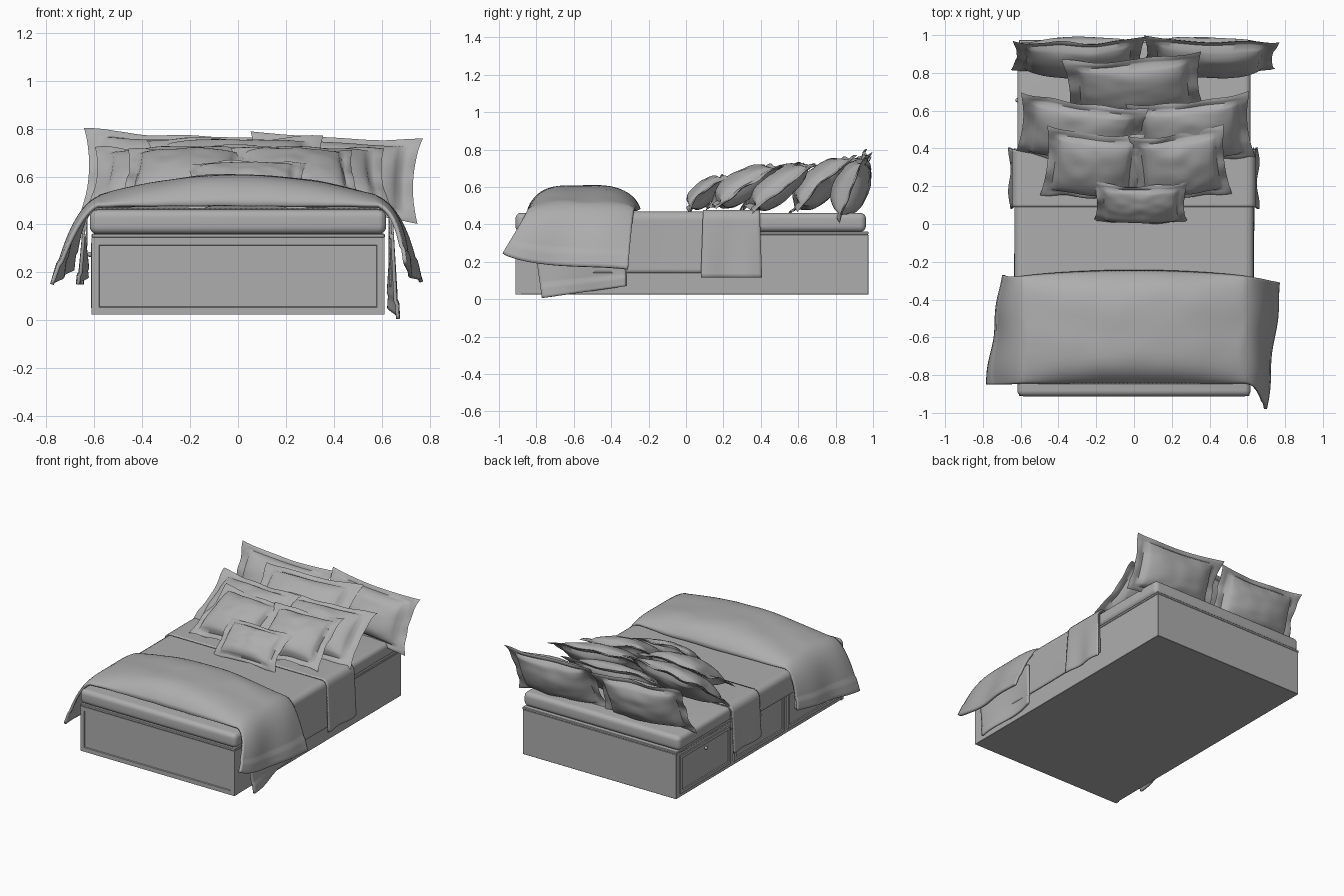
import bpy, bmesh, math
from mathutils import Vector, Matrix, noise

if "Cube" in bpy.data.objects:
    bpy.data.objects.remove(bpy.data.objects["Cube"])

GREY = bpy.data.materials.new("mid_grey")
GREY.diffuse_color = (0.42, 0.42, 0.42, 1)
GREY.use_nodes = True
GREY.node_tree.nodes["Principled BSDF"].inputs["Base Color"].default_value = GREY.diffuse_color


def finish(name, bm, angle=35):
    bmesh.ops.recalc_face_normals(bm, faces=bm.faces)
    me = bpy.data.meshes.new(name)
    bm.to_mesh(me)
    bm.free()
    me.materials.append(GREY)
    ob = bpy.data.objects.new(name, me)
    bpy.context.collection.objects.link(ob)
    bpy.ops.object.select_all(action='DESELECT')
    ob.select_set(True)
    bpy.context.view_layer.objects.active = ob
    bpy.ops.object.shade_smooth_by_angle(angle=math.radians(angle))
    return ob


def box(name, lo, hi, bevel=0.0, seg=1):
    lo, hi = Vector(lo), Vector(hi)
    bm = bmesh.new()
    bmesh.ops.create_cube(bm, size=1, matrix=Matrix.Translation((lo + hi) / 2)
                          @ Matrix.Diagonal((*(hi - lo), 1)))
    if bevel:
        bmesh.ops.bevel(bm, geom=bm.edges[:], offset=bevel, segments=seg,
                        profile=0.5, affect='EDGES')
    return finish(name, bm)


def panel(name, pos, w, h, d, rim, yaw=0):
    """Framed board facing local -y with a recessed centre field."""
    bm = bmesh.new()
    bmesh.ops.create_cube(bm, size=1, matrix=Matrix.Diagonal((w, d, h, 1)))
    f = min(bm.faces, key=lambda q: q.calc_center_median().y)
    bmesh.ops.inset_region(bm, faces=[f], thickness=rim)
    bmesh.ops.inset_region(bm, faces=[f], thickness=0.004, depth=-0.006)
    bm.transform(Matrix.Translation(pos) @ Matrix.Rotation(yaw, 4, 'Z'))
    return finish(name, bm)


def sheet(name, nu, nv, fn, thick):
    """Cloth surface from a function of (u, v), given some thickness."""
    bm = bmesh.new()
    g = [[bm.verts.new(fn(i / nu, j / nv)) for j in range(nv + 1)] for i in range(nu + 1)]
    for i in range(nu):
        for j in range(nv):
            bm.faces.new((g[i][j], g[i + 1][j], g[i + 1][j + 1], g[i][j + 1]))
    ob = finish(name, bm, 60)
    m = ob.modifiers.new("thickness", 'SOLIDIFY')
    m.thickness, m.offset = thick, 0
    return ob


def along(pts, t):
    """Point at fraction t along a polyline."""
    pts = [Vector(p) for p in pts]
    lens = [(b - a).length for a, b in zip(pts, pts[1:])]
    d = t * sum(lens)
    for a, b, l in zip(pts, pts[1:], lens):
        if d <= l:
            return a.lerp(b, d / l)
        d -= l
    return pts[-1]


def pillow(name, x, bottom, top, w, thick, yaw=0, roll=0, seed=0):
    """Flanged cushion leaning from its bottom (y, z) to its top (y, z)."""
    n, k = 32, 13 / 16
    dy, dz = top[0] - bottom[0], top[1] - bottom[1]
    h = math.hypot(dy, dz)
    bm = bmesh.new()
    for side in (-1, 1):
        g = []
        for i in range(n + 1):
            row = []
            for j in range(n + 1):
                u, v = 2 * i / n - 1, 2 * j / n - 1
                a, b = abs(u) / k, abs(v) / k
                rim = max(abs(u), abs(v))
                t = 0 if rim > 0.999 else 0.005
                if a < 1 and b < 1:
                    # filling sags towards the bottom edge
                    t += thick * (1 - 0.2 * v) * ((1 - a * a) * (1 - b * b)) ** 0.45
                    t += 0.007 * noise.noise(Vector((u * 3, v * 3, seed + side * 5))) * (1 - a) ** 0.5
                mid = 0.03 * rim ** 3 * noise.noise(Vector((u * 1.8, v * 1.8, seed + 20)))
                mid += 0.02 * (u * v) ** 2
                px = w / 2 * u * (1 - 0.08 * (1 - v * v) * u * u)
                pz = h / 2 * v * (1 - 0.10 * (1 - u * u) * v * v)
                row.append(bm.verts.new((px, side * t + mid, pz)))
            g.append(row)
        for i in range(n):
            for j in range(n):
                bm.faces.new((g[i][j], g[i + 1][j], g[i + 1][j + 1], g[i][j + 1]))
    bmesh.ops.remove_doubles(bm, verts=bm.verts[:], dist=0.0005)
    centre = (x, (bottom[0] + top[0]) / 2, (bottom[1] + top[1]) / 2)
    bm.transform(Matrix.Translation(centre)
                 @ Matrix.Rotation(math.radians(yaw), 4, 'Z')
                 @ Matrix.Rotation(-math.atan2(dy, dz), 4, 'X')
                 @ Matrix.Rotation(math.radians(roll), 4, 'Y'))
    return finish(name, bm, 60)


# Bed base, top rail and mattress
box("bed_base", (-0.605, -0.89, 0.025), (0.61, 0.975, 0.345), 0.002)
box("top_rail", (-0.61, -0.91, 0.345), (0.612, 0.975, 0.362), 0.003)
box("mattress", (-0.618, -0.912, 0.36), (0.618, 0.962, 0.462), 0.032, 5)

# Foot panel and left-hand drawers with knobs
panel("foot_panel", (0, -0.896, 0.185), 1.22, 0.32, 0.03, 0.042)
for i, y in enumerate((0.655, 0.045, -0.565)):
    panel(f"drawer_{i + 1}", (-0.603, y, 0.187), 0.57, 0.27, 0.022, 0.03, -math.pi / 2)
    bm = bmesh.new()
    bmesh.ops.create_uvsphere(bm, u_segments=16, v_segments=8, radius=0.011,
                              matrix=Matrix.Translation((-0.617, y, 0.275)))
    finish(f"drawer_knob_{i + 1}", bm)


# Coverlet and its folded band
def drape(pts, y0, y1, wave):
    def fn(u, v):
        p = along(pts, u)
        y = y0 + (y1 - y0) * v
        drop = max(0, 0.44 - p.y) / 0.3
        s = 1 if p.x > 0 else -1
        ripple = wave * drop * (0.5 + 0.5 * math.sin(9 * v + s))
        return Vector((p.x + s * ripple, y + 0.02 * drop * (v - 0.5), p.y))
    return fn


sheet("coverlet", 80, 24, drape(
    [(-0.63, 0.31), (-0.63, 0.445), (-0.61, 0.466), (0.61, 0.466), (0.63, 0.445), (0.632, 0.14)],
    -0.6, 0.395, 0.004), 0.006)
sheet("folded_band", 90, 20, drape(
    [(-0.648, 0.15), (-0.64, 0.445), (-0.615, 0.473), (0.615, 0.473), (0.64, 0.445), (0.645, 0.115)],
    0.09, 0.395, 0.014), 0.01)


# Puffed duvet folded over the foot end, with hems hanging at both sides
def duvet(u, v):
    w = 2 * v - 1
    puff = 0.124 * max(0, 1 - w ** 4) ** 0.8
    top_y = -0.84 + 0.59 * v
    k = 0.26

    def crown(x):
        return Vector((x, top_y - 0.03 * (x / 0.6) ** 2 * v,
                       0.478 + puff * (1 - (x / 0.68) ** 2)))
    if k <= u <= 1 - k:
        p = crown(-0.58 + 1.16 * (u - k) / (1 - 2 * k))
        p.z += 0.005 * noise.noise(p * 6)
        return p
    s = -1 if u < 0.5 else 1
    t = (k - u) / k if s < 0 else (u - 1 + k) / k
    if s > 0:
        end = Vector((0.69, -0.98, 0.245)).lerp(Vector((0.765, -0.31, 0.16)), v)
        end.z -= 0.05 * math.sin(math.pi * v) ** 0.7 * (1 - v)
    else:
        end = Vector((-0.77, -0.85, 0.15)).lerp(Vector((-0.69, -0.27, 0.21)), v)
    a = crown(s * 0.58)
    c = Vector((s * (0.665 + 0.035 * (1 - w ** 4)), a.y - 0.01, 0.455))
    p = a * (1 - t) ** 2 + c * 2 * t * (1 - t) + end * t * t
    p.x += s * (0.006 * t * math.sin(11 * v) + (0.006 if t > 0.86 else 0))
    return p


sheet("duvet", 110, 50, duvet, 0.016)


# Under-layer of the duvet showing below the hems
def under_layer(s, low_front, low_back):
    def fn(u, v):
        low = low_front + (low_back - low_front) * v
        return Vector((s * (0.643 + 0.02 * u * math.sin(5 * v + 1) + (0.006 if u > 0.8 else 0)),
                       -0.82 + 0.05 * u + (0.50 - 0.05 * u) * v,
                       0.36 + (low - 0.36) * u))
    return fn


sheet("duvet_under_layer_right", 24, 24, under_layer(1, 0.006, 0.07), 0.014)
sheet("duvet_under_layer_left", 24, 24, under_layer(-1, 0.15, 0.19), 0.014)

# Pillows from the head of the bed forwards
pillow("back_pillow_left", -0.295, (0.81, 0.435), (0.965, 0.79), 0.71, 0.09, 2, 3, 1)
pillow("back_pillow_right", 0.40, (0.81, 0.43), (0.965, 0.78), 0.72, 0.09, -1, 3, 2)
pillow("centre_pillow", 0.0, (0.56, 0.47), (0.88, 0.775), 0.74, 0.085, 2, -2, 3)
pillow("middle_pillow_left", -0.28, (0.31, 0.475), (0.65, 0.735), 0.68, 0.08, -9, -2, 4)
pillow("middle_pillow_right", 0.30, (0.31, 0.475), (0.66, 0.735), 0.66, 0.08, 8, 2, 5)
pillow("front_pillow_left", -0.22, (0.12, 0.495), (0.49, 0.725), 0.52, 0.075, -6, 0, 6)
pillow("front_pillow_right", 0.245, (0.12, 0.495), (0.49, 0.725), 0.51, 0.075, 8, 1, 7)
pillow("small_pillow", 0.035, (-0.005, 0.475), (0.21, 0.67), 0.50, 0.055, 0, 0, 8)
